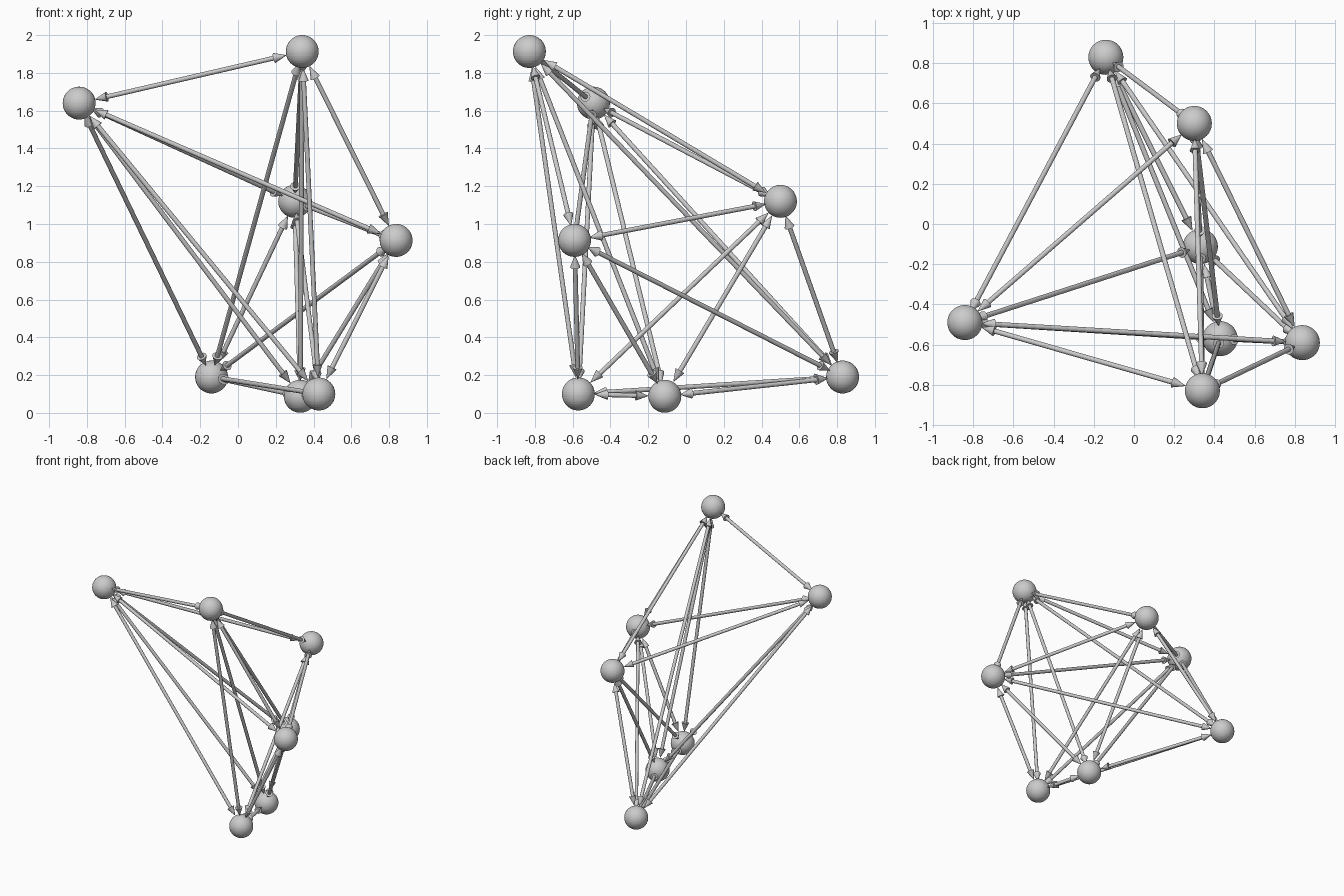
import bpy
from itertools import combinations
from mathutils import Vector

if "Cube" in bpy.data.objects:
    bpy.data.objects.remove(bpy.data.objects["Cube"])

R = 0.087            # node radius
SHAFT_R = 0.0125
HEAD_R, HEAD_L = 0.027, 0.07

nodes = [Vector(p) for p in (
    (0.34, -0.829, 1.913),
    (-0.841, -0.49, 1.64),
    (0.30, 0.50, 1.12),
    (0.837, -0.59, 0.913),
    (-0.14, 0.829, 0.19),
    (0.33, -0.112, 0.088),
    (0.428, -0.57, 0.10),
)]


def rod(name, a, b, r1, r2, sides=16):
    """Cylinder or cone running from a (radius r1) to b (radius r2)."""
    d = b - a
    bpy.ops.mesh.primitive_cone_add(vertices=sides, radius1=r1, radius2=r2,
                                    depth=d.length, location=(a + b) / 2)
    ob = bpy.context.object
    ob.rotation_euler = d.to_track_quat('Z', 'Y').to_euler()
    ob.name = name


# Node spheres
for p in nodes:
    bpy.ops.mesh.primitive_uv_sphere_add(segments=48, ring_count=24, radius=R, location=p)
    bpy.context.object.name = "node_ball"

# Every pair of nodes is joined by a double-headed arrow
for a, b in combinations(nodes, 2):
    u = (b - a).normalized()
    tip_a, tip_b = a + u * R, b - u * R
    base_a, base_b = tip_a + u * HEAD_L, tip_b - u * HEAD_L
    rod("arrow_shaft", base_a, base_b, SHAFT_R, SHAFT_R)
    rod("arrow_head", base_a, tip_a, HEAD_R, 0.0)
    rod("arrow_head", base_b, tip_b, HEAD_R, 0.0)
